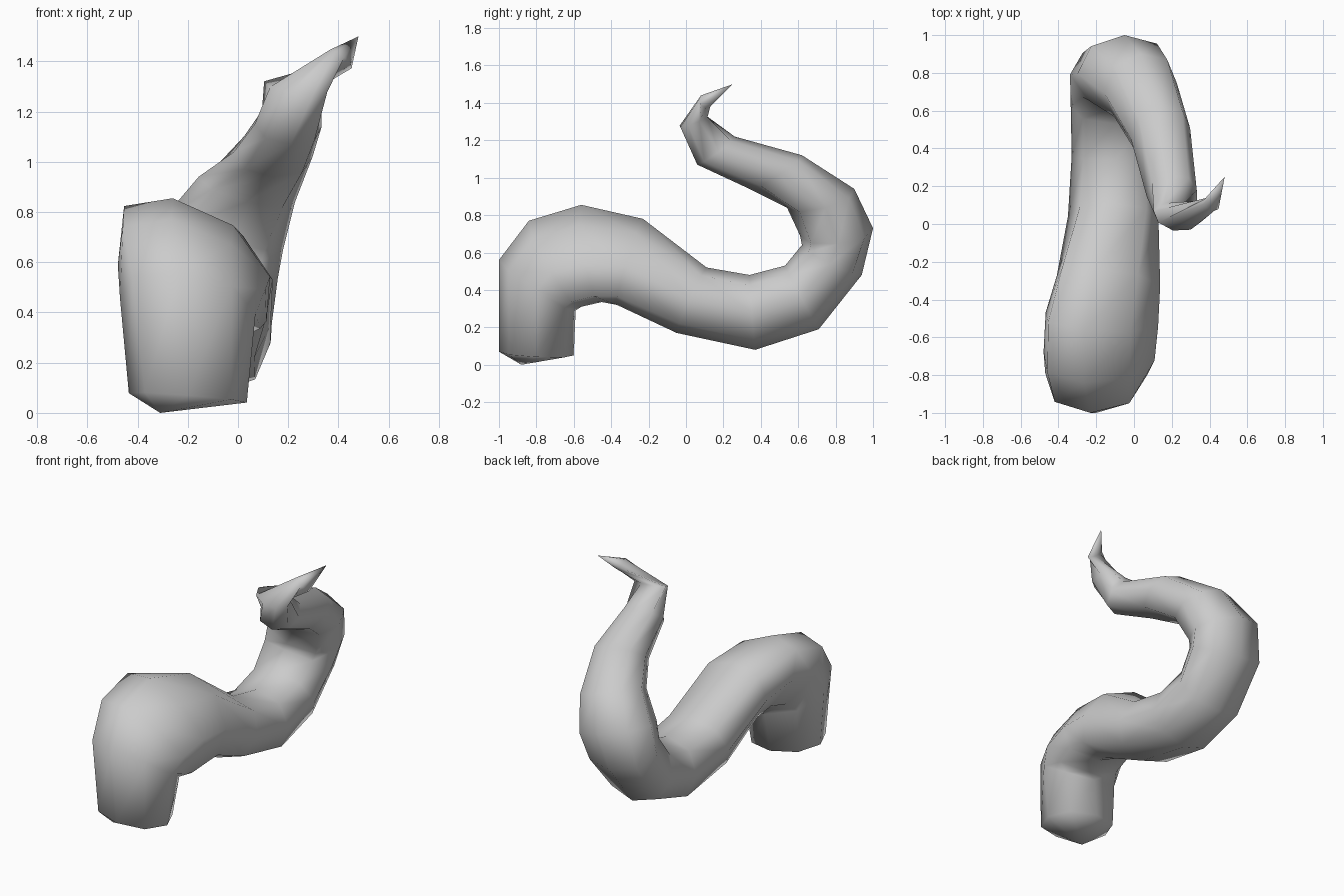
import bpy, bmesh, math
from mathutils import Vector

if "Cube" in bpy.data.objects:
    bpy.data.objects.remove(bpy.data.objects["Cube"])

SIDES = 8
# Cross-sections along the tentacle:
# (y, z) on one side outline, (y, z) on the other, centre x, half-width, x lean, side tilt
SECTIONS = [
    ((-1.00, 0.07), (-0.60, 0.05), -0.20, 0.235, 0.00, -0.08),
    ((-1.00, 0.56), (-0.59, 0.29), -0.20, 0.27, -0.03, -0.08),
    ((-0.84, 0.77), (-0.56, 0.31), -0.185, 0.295, -0.08, -0.12),
    ((-0.56, 0.855), (-0.45, 0.335), -0.17, 0.30, -0.09, -0.15),
    ((-0.23, 0.78), (-0.37, 0.32), -0.135, 0.275, -0.06, -0.10),
    ((0.11, 0.52), (-0.05, 0.17), -0.11, 0.24, 0.00, 0.00),
    ((0.34, 0.48), (0.37, 0.08), -0.10, 0.23, 0.00, 0.00),
    ((0.53, 0.53), (0.71, 0.19), -0.10, 0.235, 0.00, 0.00),
    ((0.62, 0.64), (0.94, 0.48), -0.09, 0.25, 0.00, 0.00),
    ((0.61, 0.69), (1.00, 0.73), -0.06, 0.255, -0.01, 0.10),
    ((0.54, 0.84), (0.90, 0.94), 0.035, 0.215, 0.00, 0.20),
    ((0.34, 0.94), (0.62, 1.12), 0.14, 0.165, 0.00, 0.20),
    ((0.06, 1.07), (0.26, 1.22), 0.20, 0.135, 0.01, 0.10),
    ((-0.03, 1.27), (0.11, 1.33), 0.23, 0.13, 0.07, 0.58),
    ((0.08, 1.44), (0.13, 1.38), 0.41, 0.05, -0.02, 0.00),
]
TIP = Vector((0.48, 0.25, 1.50))
FOOT = Vector((-0.31, -0.88, 0.0))

centres = [Vector((s[2], (s[0][0] + s[1][0]) / 2, (s[0][1] + s[1][1]) / 2)) for s in SECTIONS]
path = centres + [TIP]


def soft(v):
    """Slightly squares the octagon."""
    return math.copysign(abs(v) ** 0.9, v) if abs(v) > 1e-6 else 0.0


bm = bmesh.new()
rings = []
for i, (a, b, x, width, lean, tilt) in enumerate(SECTIONS):
    up = Vector((0, (a[0] - b[0]) / 2, (a[1] - b[1]) / 2))
    tangent = (path[i + 1] - path[max(i - 1, 0)]).normalized()
    side = tangent.cross(up).normalized()
    if side.x < 0:
        side.negate()
    side = (side + Vector((0, 0, tilt))) * width
    up.x = lean
    angles = [2 * math.pi * k / SIDES for k in range(SIDES)]
    rings.append([bm.verts.new(centres[i] + up * soft(math.cos(t)) + side * soft(math.sin(t)))
                  for t in angles])

# Skin between the sections, then foot and pointed tip
for r0, r1 in zip(rings, rings[1:]):
    for k in range(SIDES):
        n = (k + 1) % SIDES
        bm.faces.new((r0[k], r0[n], r1[n], r1[k]))
tip, foot = bm.verts.new(TIP), bm.verts.new(FOOT)
for k in range(SIDES):
    n = (k + 1) % SIDES
    bm.faces.new((rings[-1][k], rings[-1][n], tip))
    bm.faces.new((rings[0][n], rings[0][k], foot))
bmesh.ops.recalc_face_normals(bm, faces=bm.faces)
for f in bm.faces:
    f.smooth = True

mesh = bpy.data.meshes.new("tentacle")
bm.to_mesh(mesh)
bm.free()
tentacle = bpy.data.objects.new("tentacle", mesh)
bpy.context.collection.objects.link(tentacle)
